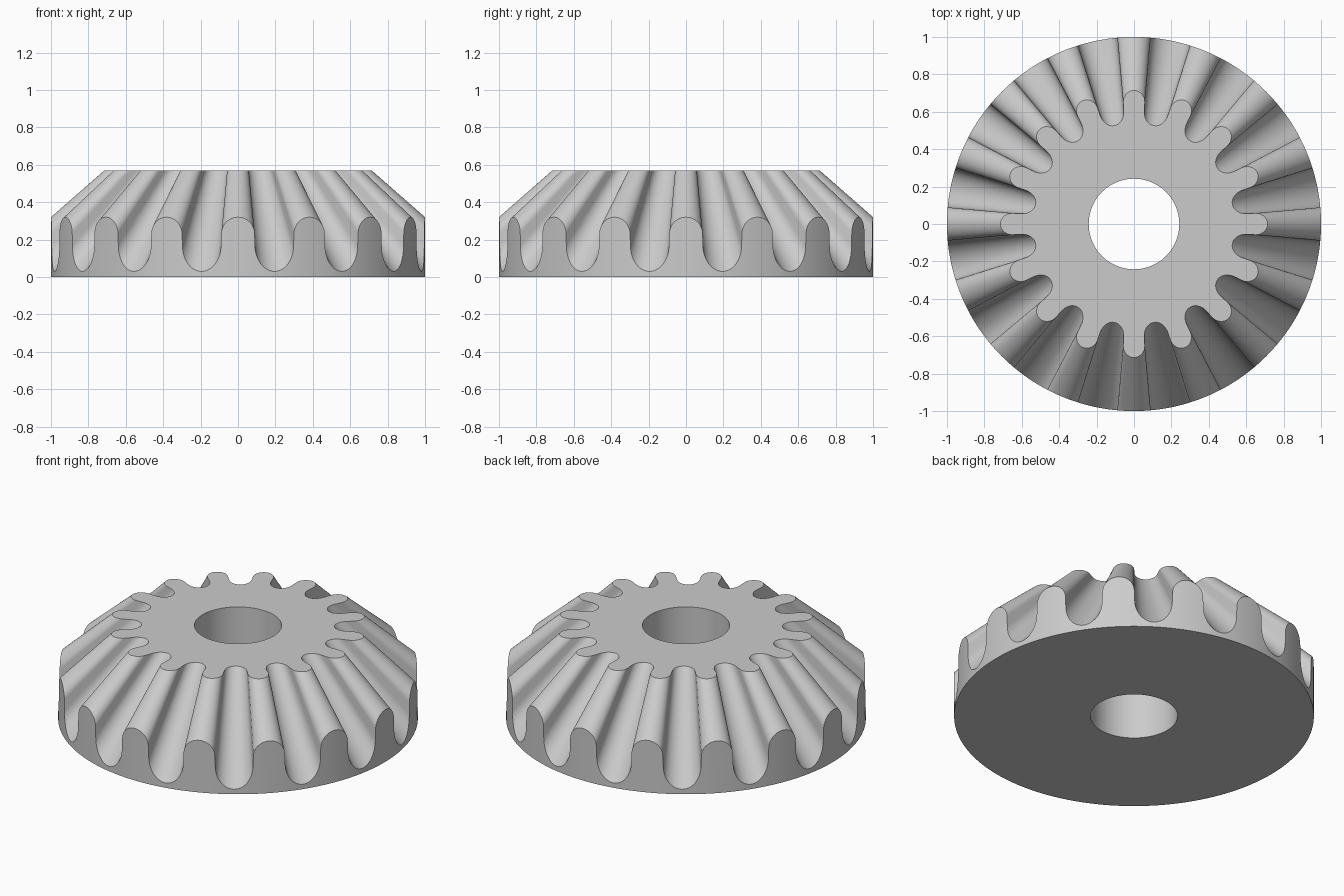
import bpy
import bmesh
from math import cos, sin, pi, radians

cube = bpy.data.objects.get("Cube")
if cube:
    bpy.data.objects.remove(cube, do_unlink=True)

TEETH = 16
APEX = 1.195        # height where all tooth lines converge
TOP = 0.57
BORE = 0.242
PITCH = 2 * pi / TEETH
HALF = 0.09         # half angle of a tooth
STEPS = 12


def tooth_profile():
    """Angle and rim height across one pitch, valley to valley."""
    valley = PITCH / 2 - HALF
    right = []
    for i in range(STEPS + 1):          # rounded crest
        t = pi / 2 * i / STEPS
        right.append(((HALF - 0.001) * sin(t), 0.23 + 0.09 * cos(t)))
    for i in range(STEPS + 1):          # rounded valley
        t = pi / 2 * i / STEPS
        right.append((PITCH / 2 - (valley - 0.001) * cos(t), 0.17 - 0.14 * sin(t)))
    left = [(-a, z) for a, z in reversed(right[1:-1])]
    return left + right


def polar(r, a, z):
    return (r * cos(a), r * sin(a), z)


# Steel material
steel = bpy.data.materials.new("steel grey")
steel.use_nodes = True
colour = (0.6, 0.6, 0.6, 1)
steel.diffuse_color = colour
steel.node_tree.nodes["Principled BSDF"].inputs["Base Color"].default_value = colour

# Closed loops: bore bottom, rim bottom, tooth rim, tooth top, bore top
bm = bmesh.new()
columns = []
for tooth in range(TEETH):
    for offset, z in tooth_profile():
        a = tooth * PITCH + offset
        inner = (APEX - TOP) / (APEX - z)
        columns.append([bm.verts.new(polar(*p)) for p in (
            (BORE, a, 0), (1, a, 0), (1, a, z), (inner, a, TOP), (BORE, a, TOP))])

for i, here in enumerate(columns):
    after = columns[(i + 1) % len(columns)]
    for k in range(5):
        n = (k + 1) % 5
        bm.faces.new((here[k], after[k], after[n], here[n]))
bmesh.ops.recalc_face_normals(bm, faces=bm.faces)

mesh = bpy.data.meshes.new("bevel_gear")
bm.to_mesh(mesh)
bm.free()
mesh.materials.append(steel)
gear = bpy.data.objects.new("bevel_gear", mesh)
bpy.context.collection.objects.link(gear)

# Smooth flanks with crisp rims
bpy.ops.object.select_all(action='DESELECT')
gear.select_set(True)
bpy.context.view_layer.objects.active = gear
bpy.ops.object.shade_smooth_by_angle(angle=radians(35))
